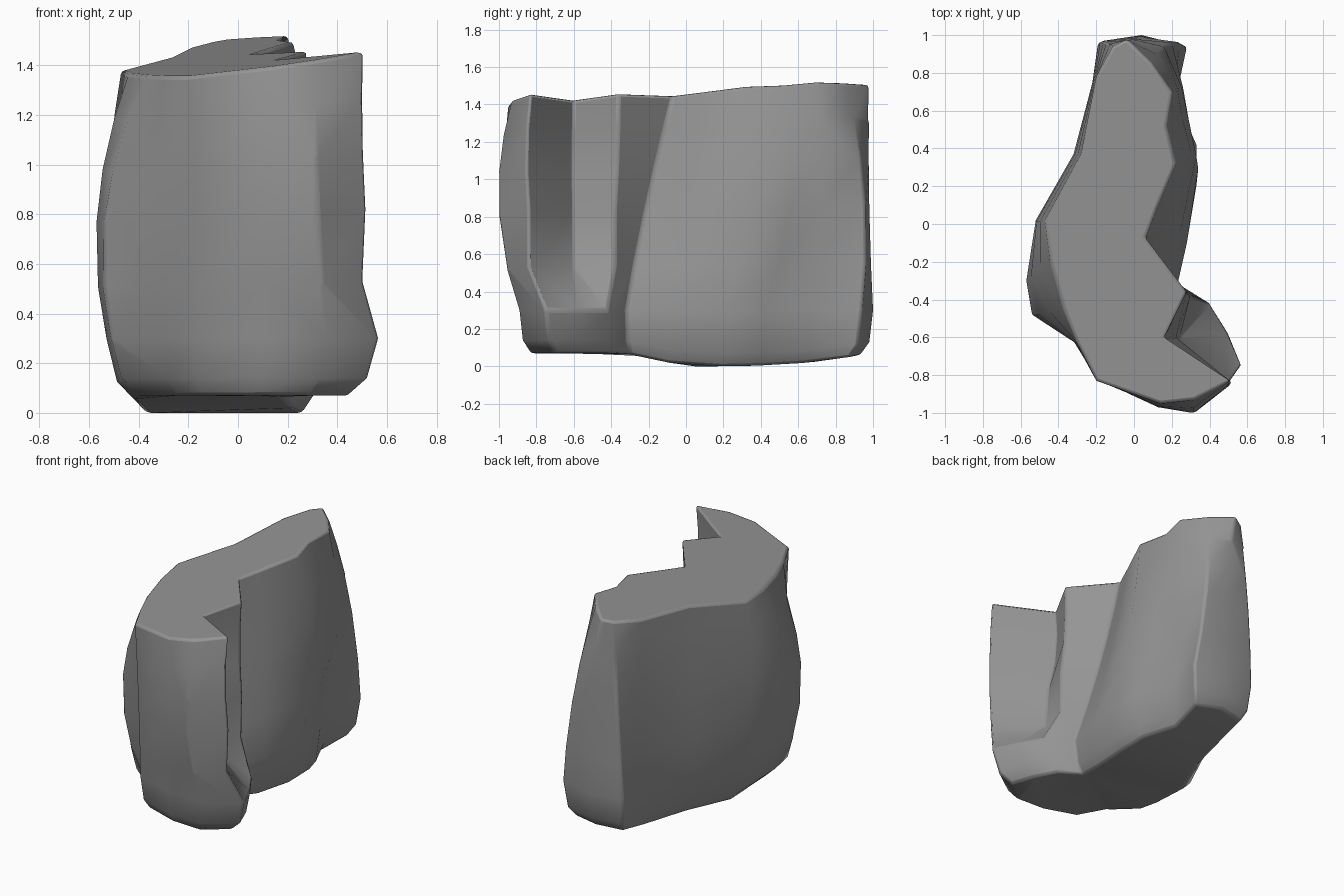
import bpy, bmesh
from math import radians

if "Cube" in bpy.data.objects:
    bpy.data.objects.remove(bpy.data.objects["Cube"])

# Matching cross-sections, counter-clockwise from the front-left corner
TOP = [(-.2, -.83), (.14, -.95), (.32, -.93), (.51, -.83), (.16, -.6), (.28, -.36), (.06, -.07),
       (.12, .08), (.22, .32), (.17, .52), (.2, .7), (.09, .85), (-.04, .98), (-.11, .94),
       (-.2, .78), (-.28, .37), (-.47, .02), (-.44, -.2), (-.37, -.45), (-.3, -.63)]
MID = [(-.18, -.82), (.12, -.96), (.32, -1.0), (.52, -.84), (.22, -.6), (.3, -.38), (.12, -.22),
       (.2, .0), (.33, .36), (.29, .55), (.26, .72), (.2, .96), (.04, .98), (-.16, .97),
       (-.21, .78), (-.32, .37), (-.52, .02), (-.57, -.3), (-.54, -.48), (-.32, -.62)]
LOW = [(-.18, -.8), (.1, -.88), (.36, -.89), (.57, -.75), (.5, -.58), (.4, -.42), (.23, -.32),
       (.28, -.1), (.33, .2), (.33, .42), (.22, .66), (.28, .94), (.04, 1.0), (-.19, .96),
       (-.22, .75), (-.31, .37), (-.47, .05), (-.53, -.28), (-.51, -.44), (-.31, -.6)]
PILLAR = (3, 4, 5)      # corners that step out into a foot near the ground
RECESS = (9, 10)        # hollow low on the right wall


def top_z(x, y):
    return 1.443 + .14 * x + .07 * y


def base_z(y):
    return max(0, min(.07, -.2 * y)) + .06 * max(0, y) ** 3


def wall_ring(t):
    """Curve through low (t=0), middle (t=.45) and top (t=1)."""
    m = .45
    a, b, c = (t - m) * (t - 1) / m, t * (t - 1) / (m * (m - 1)), t * (t - m) / (1 - m)
    ring = []
    for k, (p, q, r) in enumerate(zip(LOW, MID, TOP)):
        x, y = (a * p[i] + b * q[i] + c * r[i] for i in (0, 1))
        if 0 < t < m:
            if k in PILLAR:
                x, y = q[0] * .85 + p[0] * .15 - .02, q[1]
            elif k in RECESS:
                x -= .04
        ring.append((x, y, .3 + t * (top_z(x, y) - .3)))
    return ring


def foot_ring(sx, sy, lift):
    return [(x * sx, y * sy, base_z(y) + lift) for x, y in LOW]


# Rock body lofted from foot to flat sloping top
rings = [foot_ring(.78, .93, 0), foot_ring(.92, .98, .07)]
rings += [wall_ring(t) for t in (0, .2, .45, .65, .84, 1)]

bm = bmesh.new()
loops = [[bm.verts.new(p) for p in ring] for ring in rings]
n = len(TOP)
for lo, hi in zip(loops, loops[1:]):
    for i in range(n):
        j = (i + 1) % n
        bm.faces.new((lo[i], lo[j], hi[j], hi[i]))
bm.faces.new(loops[-1])
bottom = bm.faces.new(loops[0][::-1])
bmesh.ops.triangulate(bm, faces=[bottom])
bmesh.ops.recalc_face_normals(bm, faces=bm.faces)

mesh = bpy.data.meshes.new("rock")
bm.to_mesh(mesh)
bm.free()
rock = bpy.data.objects.new("rock", mesh)
bpy.context.collection.objects.link(rock)

# Dark stone
stone = bpy.data.materials.new("dark_stone")
stone.diffuse_color = (.3, .3, .3, 1)
stone.use_nodes = True
stone.node_tree.nodes["Principled BSDF"].inputs["Base Color"].default_value = stone.diffuse_color
mesh.materials.append(stone)

# Worn edges
bevel = rock.modifiers.new("worn_edges", 'BEVEL')
bevel.width = .015
bevel.segments = 2
bevel.limit_method = 'ANGLE'
bevel.angle_limit = radians(45)

bpy.context.view_layer.objects.active = rock
rock.select_set(True)
bpy.ops.object.shade_smooth_by_angle(angle=radians(45))
